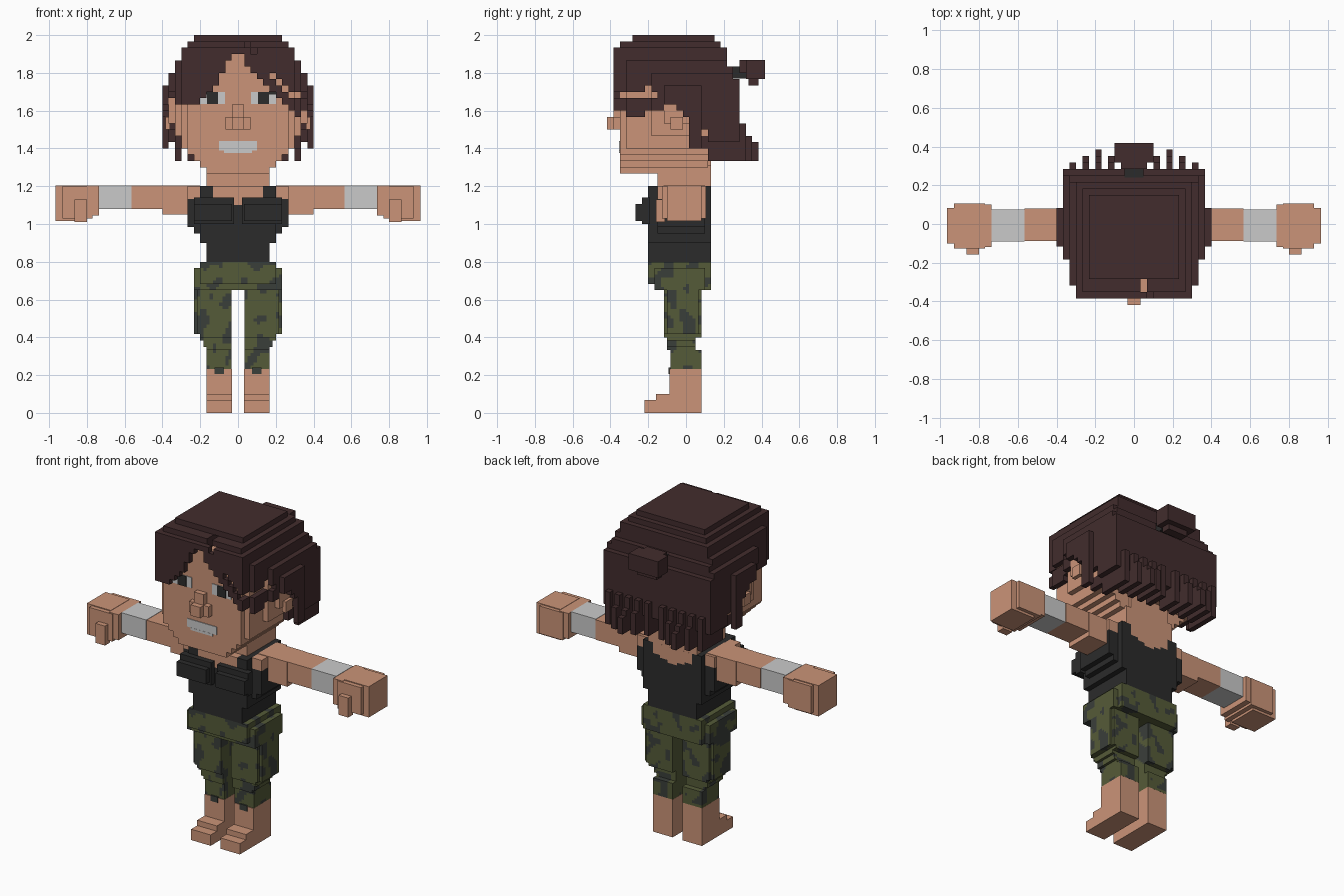
import bpy, bmesh
from mathutils import Vector, noise

if "Cube" in bpy.data.objects:
    bpy.data.objects.remove(bpy.data.objects["Cube"])

U = 1 / 30   # hair and head block size
H = 1 / 60   # fine block size for clothes


def material(name, r, g, b):
    lin = [((c / 255 + 0.055) / 1.055) ** 2.4 for c in (r, g, b)]
    m = bpy.data.materials.new(name)
    m.diffuse_color = (*lin, 1)
    m.use_nodes = True
    m.node_tree.nodes["Principled BSDF"].inputs["Base Color"].default_value = m.diffuse_color
    return m


SKIN = material("skin", 203, 148, 120)
HAIR = material("dark_brown_hair", 66, 44, 45)
BLACK = material("black_cloth", 43, 43, 43)
OLIVE = material("olive_cloth", 85, 91, 56)
CAMO = material("camo_grey", 58, 62, 58)
WHITE = material("off_white", 202, 202, 202)


def finish(name, bm, mats):
    bmesh.ops.recalc_face_normals(bm, faces=bm.faces)
    me = bpy.data.meshes.new(name)
    bm.to_mesh(me)
    bm.free()
    for m in mats:
        me.materials.append(m)
    ob = bpy.data.objects.new(name, me)
    bpy.context.collection.objects.link(ob)


def boxes(name, mat, parts, mirror=False):
    """Boxes given as (x0, x1, y0, y1, z0, z1), optionally mirrored in x."""
    bm = bmesh.new()
    for x0, x1, y0, y1, z0, z1 in parts:
        spans = [(x0, x1), (-x1, -x0)] if mirror else [(x0, x1)]
        for a, b in spans:
            vs = bmesh.ops.create_cube(bm, size=1)["verts"]
            for v in vs:
                v.co = (b if v.co.x > 0 else a, y1 if v.co.y > 0 else y0,
                        z1 if v.co.z > 0 else z0)
    finish(name, bm, [mat])


def blocks(name, p, lo, hi, rule, mats, yoff=0.0):
    """Outer skin of all blocks of size p for which rule(x, y, z) is a slot."""
    n0 = [round(c / p) for c in lo]
    n1 = [round(c / p) for c in hi]
    cells = {}
    for i in range(n0[0], n1[0]):
        for j in range(n0[1], n1[1]):
            for k in range(n0[2], n1[2]):
                m = rule((i + .5) * p, (j + .5) * p + yoff, (k + .5) * p)
                if m is not None:
                    cells[i, j, k] = m
    bm, verts = bmesh.new(), {}

    def vert(c):
        if c not in verts:
            verts[c] = bm.verts.new((c[0] * p, c[1] * p + yoff, c[2] * p))
        return verts[c]

    for c, m in cells.items():
        for ax in range(3):
            for s in (0, 1):
                n = list(c)
                n[ax] += 2 * s - 1
                if tuple(n) in cells:
                    continue
                quad = []
                for a, b in ((0, 0), (1, 0), (1, 1), (0, 1)):
                    q = list(c)
                    q[ax] += s
                    q[(ax + 1) % 3] += a
                    q[(ax + 2) % 3] += b
                    quad.append(vert(tuple(q)))
                if not s:
                    quad.reverse()
                bm.faces.new(quad).material_index = m
    me_name = name
    me = bpy.data.meshes.new(me_name)
    bm.to_mesh(me)
    bm.free()
    for m in mats:
        me.materials.append(m)
    bpy.context.collection.objects.link(bpy.data.objects.new(name, me))


def step(v, table):
    """Value of the first row whose limit exceeds v."""
    return next(val for lim, val in table if v < lim)


# ---- head and hair outlines
PLAN = [(-.31, .3), (-.18, .333), (-.1, .367), (.083, .4), (9, .367)]
SIDE = [(1.733, .4), (1.8, .367), (1.867, .333), (1.933, .3), (1.967, .267), (9, .233)]
FRONT = [(1.933, -.383), (1.967, -.35), (9, -.283)]
BACK = [(1.767, .283), (1.833, .25), (1.933, .217), (1.967, .183), (9, .15)]
JAW = [(1.3, .167), (1.333, .2), (1.367, .233), (1.4, .267), (1.467, .3), (1.533, .333), (9, .4)]


def head(x, y, z):
    w = min(step(y, PLAN) - U, step(z, SIDE) - U, step(z, JAW))
    back = .117 if z < 1.4 else .183
    return 0 if abs(x) < w and -.35 < y < back and z < 1.9 else None


def hair(x, y, z):
    if head(x, y, z) is not None:
        return None
    ax = abs(x)
    col = int(ax / U)
    # hanging strands behind the head
    if y > .283:
        tip = {9: .317, 7: .35, 5: .383, 3: .35, 1: .317}.get(col, 0)
        top = 1.567 - (y - .283) * 1.7
        return 0 if y < tip and 1.333 < z < top else None
    if ax > min(step(y, PLAN), step(z, SIDE)):
        return None
    if not step(z, FRONT) < y < step(z, BACK):
        return None
    if y < -.2:                                   # swept fringe
        if x < .05:
            low = step(x, [(-.2, 1.64), (-.165, 1.67), (-.13, 1.7), (-.1, 1.735),
                           (-.065, 1.8), (-.03, 1.86), (9, 1.89)])
        else:
            low = max(1.7, 1.9 - (x - .1) * 1.1)
            lock = 1.88 - (x - .05) * 1.05 if y < -.31 else 1.62
            if abs(z - lock) < .042 and (y < -.35 or x > .28):
                return 0
        return 0 if z > low else None
    if y < .03:                                   # slanted side hairline
        if x > .3 and y < -.1 and abs(z - 1.63) < .036:
            return 0
        return 0 if z > 1.735 - (y + .19) * .95 else None
    # shaggy curtain around the back
    low = 1.333 if col % 2 else 1.43
    if y < .117:
        low += .07
    return 0 if z > low and (y > .183 or ax > .27 or z > 1.45) else None


blocks("head", U, (-.4, -.4, 1.267), (.4, .3, 2), head, [SKIN], U / 2)
blocks("hair", U, (-.4, -.433, 1.267), (.4, .433, 2), hair, [HAIR], U / 2)
boxes("ponytail", HAIR, [(-.1, .1, .317, .417, 1.767, 1.867), (-.067, .067, .283, .35, 1.8, 1.867),
                         (-.067, .067, .33, .383, 1.733, 1.78)])
boxes("hair_tie", BLACK, [(-.05, .05, .24, .32, 1.77, 1.835)])

# ---- face
boxes("nose", SKIN, [(-.033, .033, -.383, -.34, 1.5, 1.633), (-.067, .067, -.383, -.34, 1.5, 1.567),
                     (-.033, .033, -.417, -.37, 1.5, 1.567)])
boxes("ear", SKIN, [(.36, .385, -.083, -.017, 1.5, 1.567)], True)
boxes("eye_white", WHITE, [(.07, .2, -.354, -.345, 1.635, 1.7)], True)
boxes("iris", BLACK, [(.105, .165, -.357, -.347, 1.635, 1.7), (.165, .2, -.357, -.347, 1.685, 1.705)], True)
boxes("mouth", WHITE, [(-.1, .1, -.354, -.345, 1.39, 1.44), (-.075, .075, -.355, -.346, 1.375, 1.39)])
boxes("neck", SKIN, [(-.167, .167, -.15, .133, 1.18, 1.31), (-.133, .133, -.1, .133, 1.3, 1.42)])


# ---- torso with tank top
def torso(x, y, z):
    ax = abs(x)
    if ax > step(z, [(.9, .167), (.95, .2), (.983, .233), (9, .267)]):
        return None
    if not (-.2 < y < .133 if ax < .2 else -.15 < y < .1):
        return None
    strap = .133 < ax < .2
    neckline = ax < .133 and z > 1.1 + ax * .3
    return 1 if (neckline or z > 1.14) and not strap else 0


blocks("tank_top", H, (-.3, -.25, .8), (.3, .2, 1.2), torso, [BLACK, SKIN])
boxes("bust", BLACK, [(.033, .233, -.267, -.19, 1.017, 1.105), (.02, .233, -.233, -.19, 1.0, 1.14)], True)

# ---- arms
boxes("arm", SKIN, [(.2, .4, -.09, .083, 1.05, 1.203), (.4, .565, -.088, .08, 1.08, 1.203)], True)
boxes("wrist_wrap", WHITE, [(.565, .735, -.09, .075, 1.08, 1.205)], True)
boxes("hand", SKIN, [(.735, .8, -.12, .1, 1.045, 1.203), (.8, .965, -.1, .083, 1.015, 1.205),
                     (.77, .93, -.127, .105, 1.03, 1.2)], True)
boxes("thumb", SKIN, [(.8, .865, -.158, -.11, 1.01, 1.13)], True)


# ---- camouflage trousers
def trousers(x, y, z):
    ax = abs(x)
    if z > .65:
        ok = ax < step(z, [(.767, .233), (.8, .2), (9, .167)])
        ok = ok and (-.2 if z > .683 else -.167) < y < .133
        ok = ok and (ax < .2 or -.167 < y < .1)
    else:
        ok = .033 < ax < step(z, [(.35, .167), (.383, .183), (.417, .2), (9, .233)])
        f, b = step(z, [(.333, (-.083, .083)), (.4, (-.1, .05)), (9, (-.117, .083))])
        ok = ok and f < y < b and (ax < .217 or -.1 < y < .067)
    if not ok:
        return None
    return 1 if noise.noise(Vector((x * 15 + 3, y * 15, z * 13))) > .2 else 0


blocks("trousers", H, (-.25, -.25, .2333), (.25, .2, .8167), trousers, [OLIVE, CAMO])
boxes("trouser_hem", CAMO, [(.075, .125, -.092, -.083, .205, .24)], True)

# ---- bare feet
boxes("foot", SKIN, [(.033, .167, -.087, .083, 0, .2333), (.033, .167, -.16, -.08, 0, .1),
                     (.033, .167, -.22, -.15, 0, .067)], True)
